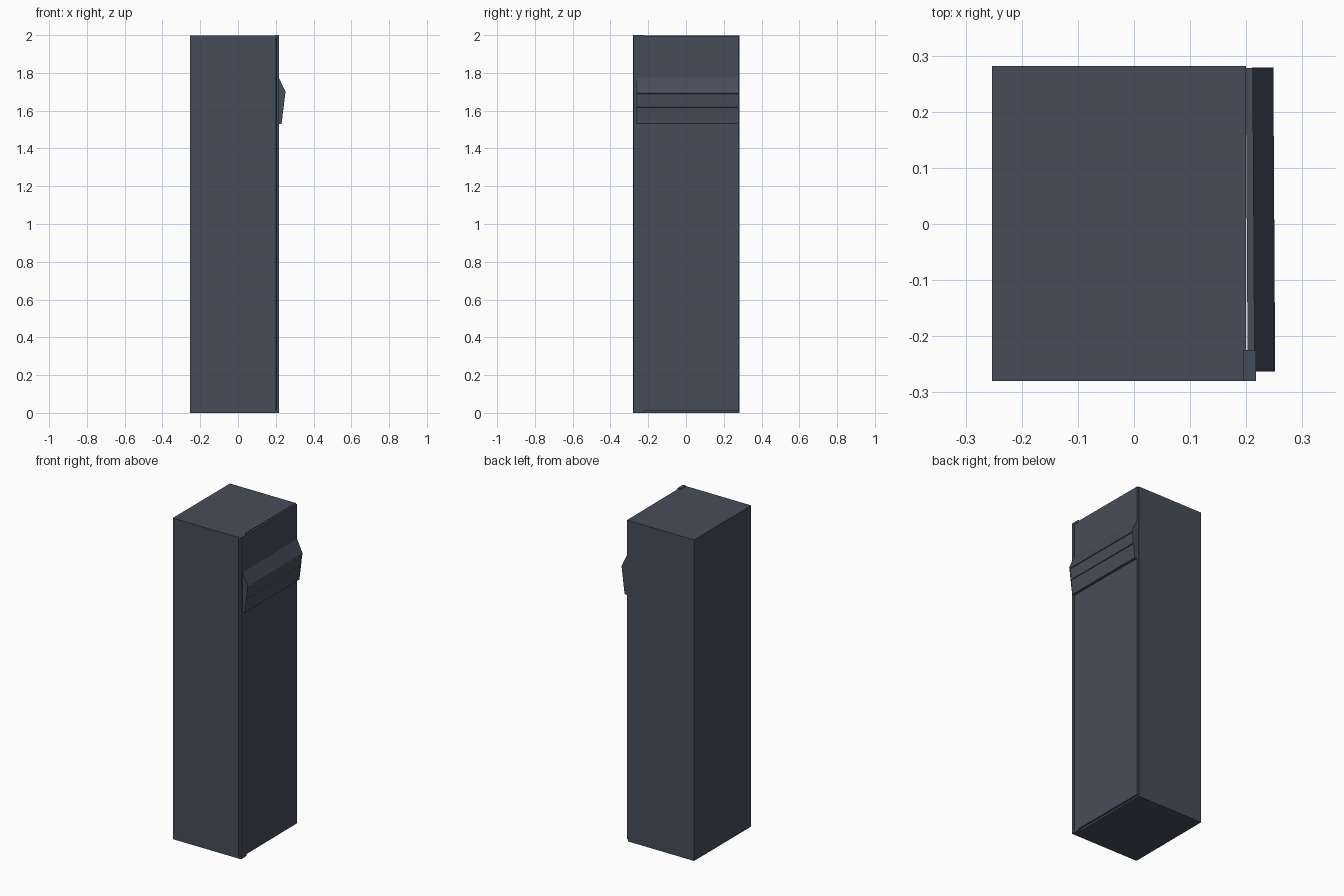
import bpy, bmesh

if "Cube" in bpy.data.objects:
    bpy.data.objects.remove(bpy.data.objects["Cube"])

slate = bpy.data.materials.new("slate_grey")
slate.diffuse_color = (0.061, 0.075, 0.102, 1)
slate.use_nodes = True
slate.node_tree.nodes["Principled BSDF"].inputs["Base Color"].default_value = slate.diffuse_color


def prism(name, profile, y0, y1, lean=0.0):
    """Extrude an x/z profile along y; lean shifts x as y grows."""
    bm = bmesh.new()
    rings = [[bm.verts.new((x + lean * y, y, z)) for x, z in profile]
             for y in (y0, y1)]
    n = len(profile)
    bm.faces.new(rings[0])
    bm.faces.new(rings[1][::-1])
    for i in range(n):
        j = (i + 1) % n
        bm.faces.new((rings[0][i], rings[1][i], rings[1][j], rings[0][j]))
    bmesh.ops.recalc_face_normals(bm, faces=bm.faces)
    mesh = bpy.data.meshes.new(name)
    bm.to_mesh(mesh)
    bm.free()
    mesh.materials.append(slate)
    obj = bpy.data.objects.new(name, mesh)
    bpy.context.collection.objects.link(obj)
    return obj


def box(name, x0, x1, y0, y1, z0, z1, lean=0.0):
    return prism(name, [(x0, z0), (x1, z0), (x1, z1), (x0, z1)], y0, y1, lean)


LEAN = -0.006

# Cabinet and the door that stands very slightly ajar
box("cabinet_body", -0.253, 0.200, -0.280, 0.282, 0.0, 1.997)
box("door", 0.201, 0.2135, -0.279, 0.278, 0.010, 1.994, LEAN)
box("door_edge_strip", 0.201, 0.2145, -0.279, -0.262, 0.010, 1.994, LEAN)

# Hinge plates at the door's front corner
for name, z in (("top_hinge", 1.988), ("bottom_hinge", 0.0)):
    box(name, 0.195, 0.217, -0.280, -0.225, z, z + 0.012)

# Protruding panel on the door: sloped hood above stepped slats
hood = [(0.212, 1.78), (0.250, 1.70), (0.249, 1.69), (0.245, 1.688),
        (0.240, 1.625), (0.241, 1.62), (0.237, 1.618), (0.230, 1.548),
        (0.231, 1.543), (0.229, 1.53), (0.212, 1.53)]
prism("door_panel", hood, -0.262, 0.278, LEAN)

# End caps closing the slats
cap = [(0.212, 1.78), (0.250, 1.70), (0.229, 1.53), (0.212, 1.53)]
for name, y in (("front_end_cap", -0.263), ("back_end_cap", 0.275)):
    prism(name, cap, y, y + 0.004, LEAN)
